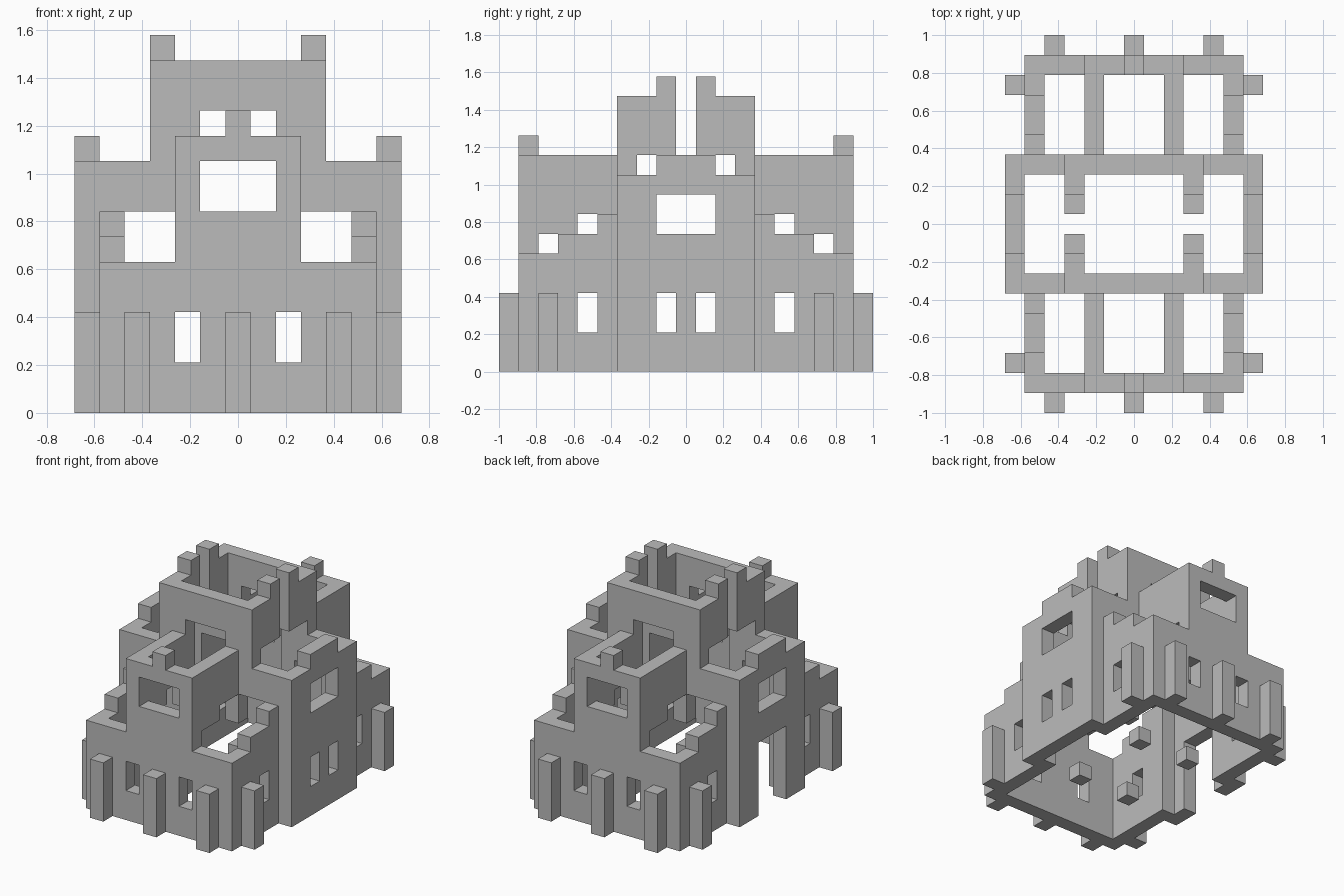
import bpy
import bmesh
from mathutils import Vector

UNIT = 2 / 19          # edge length of one building block
cells = {}             # (x, y, z) block -> part name


def span(a, b):
    return range(a, b + 1)


def mirrored(xs, ys, zs):
    """Blocks in the given ranges, repeated on all four quarters."""
    for x in xs:
        for y in ys:
            for z in zs:
                for sx in (1, -1):
                    for sy in (1, -1):
                        yield (x * sx, y * sy, z)


def fill(part, xs, ys, zs):
    for cell in mirrored(xs, ys, zs):
        cells[cell] = part


def carve(xs, ys, zs):
    for cell in mirrored(xs, ys, zs):
        cells.pop(cell, None)


def one(n):
    return span(n, n)


# Central hall: long walls, side walls and their parapets
fill("hall_walls", span(0, 6), one(3), span(0, 9))
fill("hall_walls", one(6), span(0, 3), span(0, 9))
fill("hall_parapets", one(6), span(0, 1), one(10))

# Tower on the hall, with hanging side walls and turrets
fill("tower_walls", span(0, 3), one(3), span(10, 13))
fill("tower_walls", one(3), span(1, 2), span(11, 13))
fill("tower_turrets", one(3), one(1), one(14))

# Passages between hall and wings, leaving a low stub and an upper pier
carve(span(0, 1), one(3), span(0, 11))
carve(one(2), one(3), span(1, 5))
carve(span(3, 4), one(3), span(0, 7))

# Hall side windows
carve(one(6), span(0, 1), span(7, 8))
carve(one(6), one(1), span(2, 3))

# Doorway on one side only
for y in span(-1, 1):
    for z in span(0, 4):
        cells.pop((-6, y, z), None)

# Wings: end walls and stepped side walls
fill("wing_end_walls", span(0, 5), one(8), span(0, 5))
for y, height in zip(span(4, 7), (8, 7, 7, 6)):
    fill("wing_side_walls", one(5), one(y), range(height))
carve(one(2), one(8), span(2, 3))
carve(one(5), one(5), span(2, 3))

# Raised bays over the wings
fill("bay_end_walls", span(0, 2), one(8), span(6, 10))
carve(span(0, 1), one(8), span(8, 9))
fill("bay_side_walls", one(2), span(4, 5), span(8, 10))
fill("bay_side_walls", one(2), span(6, 7), span(7, 10))
fill("bay_merlons", one(0), one(8), one(11))

# Buttresses round the wings
for x in (0, 4):
    fill("end_buttresses", one(x), one(9), span(0, 3))
fill("side_buttresses", one(6), one(7), span(0, 3))

# Stone colour
stone = bpy.data.materials.new("grey_stone")
stone.use_nodes = True
grey = (0.5, 0.5, 0.5, 1)
stone.diffuse_color = grey
stone.node_tree.nodes["Principled BSDF"].inputs["Base Color"].default_value = grey


def skin(part):
    """Turn the exposed sides of a part's blocks into clean flat faces."""
    bm = bmesh.new()
    for cell, owner in cells.items():
        if owner != part:
            continue
        centre = Vector(cell) + Vector((0, 0, 0.5))
        for axis in range(3):
            for sign in (1, -1):
                normal = Vector((0, 0, 0))
                normal[axis] = sign
                if tuple(int(c + n) for c, n in zip(cell, normal)) in cells:
                    continue
                u = Vector((0, 0, 0))
                u[(axis + 1) % 3] = 0.5
                v = normal.cross(u)
                corners = (-u - v, u - v, u + v, v - u)
                bm.faces.new([bm.verts.new((centre + normal / 2 + c) * UNIT)
                              for c in corners])
    bmesh.ops.remove_doubles(bm, verts=bm.verts, dist=UNIT / 100)
    bmesh.ops.dissolve_limit(bm, angle_limit=0.01, verts=bm.verts, edges=bm.edges)
    mesh = bpy.data.meshes.new(part)
    bm.to_mesh(mesh)
    bm.free()
    mesh.materials.append(stone)
    bpy.context.collection.objects.link(bpy.data.objects.new(part, mesh))


cube = bpy.data.objects.get("Cube")
if cube:
    bpy.data.objects.remove(cube, do_unlink=True)
for part_name in sorted(set(cells.values())):
    skin(part_name)
